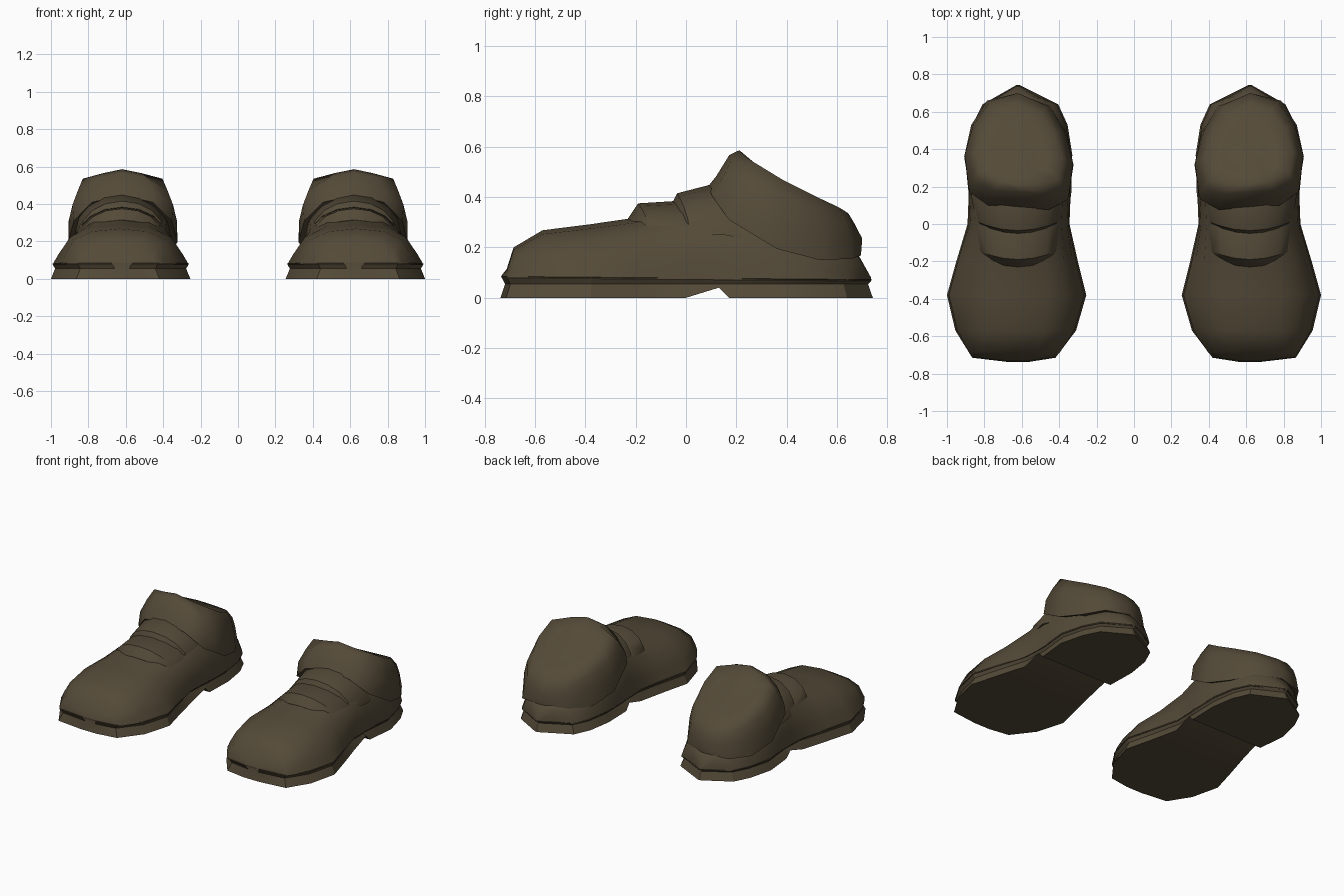
import bpy, bmesh, math
from mathutils import Vector

if "Cube" in bpy.data.objects:
    bpy.data.objects.remove(bpy.data.objects["Cube"])

CX = 0.62  # centre line of one shoe; the other is mirrored

leather = bpy.data.materials.new("dark_brown_leather")
leather.diffuse_color = (0.088, 0.068, 0.039, 1)
leather.use_nodes = True
leather.node_tree.nodes["Principled BSDF"].inputs["Base Color"].default_value = leather.diffuse_color


def make(name, rings, angle=40):
    """Skin a list of rings, cap the ends and mirror to the second shoe."""
    bm = bmesh.new()
    vs = [[bm.verts.new(p) for p in r] for r in rings]
    n = len(rings[0])
    for a, b in zip(vs, vs[1:]):
        for i in range(n):
            j = (i + 1) % n
            bm.faces.new((a[i], a[j], b[j], b[i]))
    bm.faces.new(vs[0][::-1])
    bm.faces.new(vs[-1])
    bmesh.ops.recalc_face_normals(bm, faces=bm.faces)
    me = bpy.data.meshes.new(name)
    bm.to_mesh(me)
    bm.free()
    me.materials.append(leather)
    ob = bpy.data.objects.new(name, me)
    bpy.context.collection.objects.link(ob)
    mod = ob.modifiers.new("pair", 'MIRROR')
    mod.use_mirror_merge = False
    bpy.ops.object.select_all(action='DESELECT')
    ob.select_set(True)
    bpy.context.view_layer.objects.active = ob
    bpy.ops.object.shade_smooth_by_angle(angle=math.radians(angle))
    return ob


# sole with overhanging welt: y, inner x, outer x, underside z
sole = [(-.737, .56, .68, 0), (-.715, .42, .865, 0), (-.57, .31, .955, 0),
        (-.38, .255, 1.0, 0), (-.2, .30, .95, 0), (0, .345, .89, 0),
        (.13, .34, .885, .04), (.17, .335, .885, 0), (.37, .33, .905, 0),
        (.53, .355, .865, 0), (.64, .405, .81, 0), (.742, .61, .63, 0)]


def sole_ring(y, a, b, zb):
    g = min(.022, (b - a) * .2)
    k = 1 - .025 * abs(y) / .74      # pull the groove in at toe and heel
    h = .085 - .013 * (y + .74) / 1.48
    return [(a, y, zb), (a + g, y * k, .054), (a + g * .3, y * .997, h),
            (b - g * .3, y * .997, h), (b - g, y * k, .054), (b, y, zb)]


make("sole", [sole_ring(*s) for s in sole], angle=25)

# upper shell: y, inner x, outer x, top z, shoulder fullness
upper = [(-.733, .565, .675, .088, .8), (-.712, .425, .86, .115, .82),
         (-.685, .395, .88, .20, .82), (-.57, .318, .947, .268, .78),
         (-.38, .263, .992, .292, .74), (-.20, .307, .943, .318, .78),
         (0, .35, .885, .37, .86), (.12, .345, .88, .425, .86),
         (.20, .34, .882, .43, .86), (.37, .337, .895, .36, .84),
         (.53, .362, .855, .27, .80), (.64, .412, .80, .20, .80),
         (.685, .52, .715, .17, .80), (.735, .61, .632, .08, .82)]


def upper_ring(y, a, b, z, s):
    c, w = (a + b) / 2, (b - a) / 2
    half = [(1, 0), (.5 + .5 * s + .04, .26), (s, .68), (s * .6, .92)]
    arch = half + [(0, 1)] + [(-u, v) for u, v in half[::-1]]
    base = .085 - .013 * (y + .74) / 1.48 - .006
    return [(c + w * u, y, base + (z - base) * v) for u, v in arch]


make("upper", [upper_ring(*s) for s in upper], angle=50)


# folded straps across the instep: y, half width, top z, side drop
def strap(name, rows):
    rings = []
    for y, w, z, d in rows:
        rings.append([(CX + w * math.sin(t), y + .05 * math.sin(t) ** 2,
                       z - d * (1 - math.cos(t)))
                      for t in [math.radians(-90 + 22.5 * i) for i in range(9)]])
    make(name, rings, angle=30)


strap("lower_strap", [(-.23, .19, .315, .10), (-.19, .215, .375, .14),
                      (-.03, .24, .385, .17), (.06, .235, .36, .17)])
strap("upper_strap", [(-.055, .205, .375, .14), (-.035, .225, .415, .17),
                      (.10, .25, .45, .20), (.20, .235, .43, .20)])

# ankle collar: half rings from front centre to heel centre
hem = [(0, .09, .445), (.16, .10, .41), (.258, .17, .31), (.288, .36, .195),
       (.25, .53, .15), (.165, .66, .155), (0, .695, .168)]
belly = [(0, .12, .483), (.165, .135, .46), (.265, .20, .395), (.285, .37, .31),
         (.24, .53, .265), (.15, .655, .245), (0, .70, .235)]
brow = [(0, .172, .567), (.125, .178, .54), (.235, .23, .475), (.262, .375, .40),
        (.222, .525, .345), (.14, .64, .305), (0, .672, .29)]
rim = [(0, .212, .586), (.10, .23, .565), (.21, .275, .535), (.225, .39, .465),
       (.19, .51, .405), (.115, .61, .358), (0, .645, .335)]


def full(half):
    """Outer half as given; inner half sits a little further forward."""
    right = [Vector((CX + x, y, z)) for x, y, z in half]
    left = [Vector((CX - x * 1.03, y - .15 * x, z)) for x, y, z in half[-2:0:-1]]
    return right + left


def shrink(ring, s, drop):
    """Scale towards the middle; sink most at the front, none at the heel."""
    mid = sum(ring, Vector()) / len(ring)
    out = []
    for p in ring:
        q = mid + (p - mid) * s
        q.z -= drop * max(0, min(1, (.66 - q.y) / .3))
        out.append(q)
    return out


# outside wall and rim, closed by a smooth sloping ankle pad
rings = [shrink(full(hem), .92, 0), full(hem), full(belly), full(brow), full(rim),
         shrink(full(rim), .64, .012), shrink(full(rim), .35, .008),
         shrink(full(rim), .08, .006)]
make("ankle_collar", rings, angle=85)
